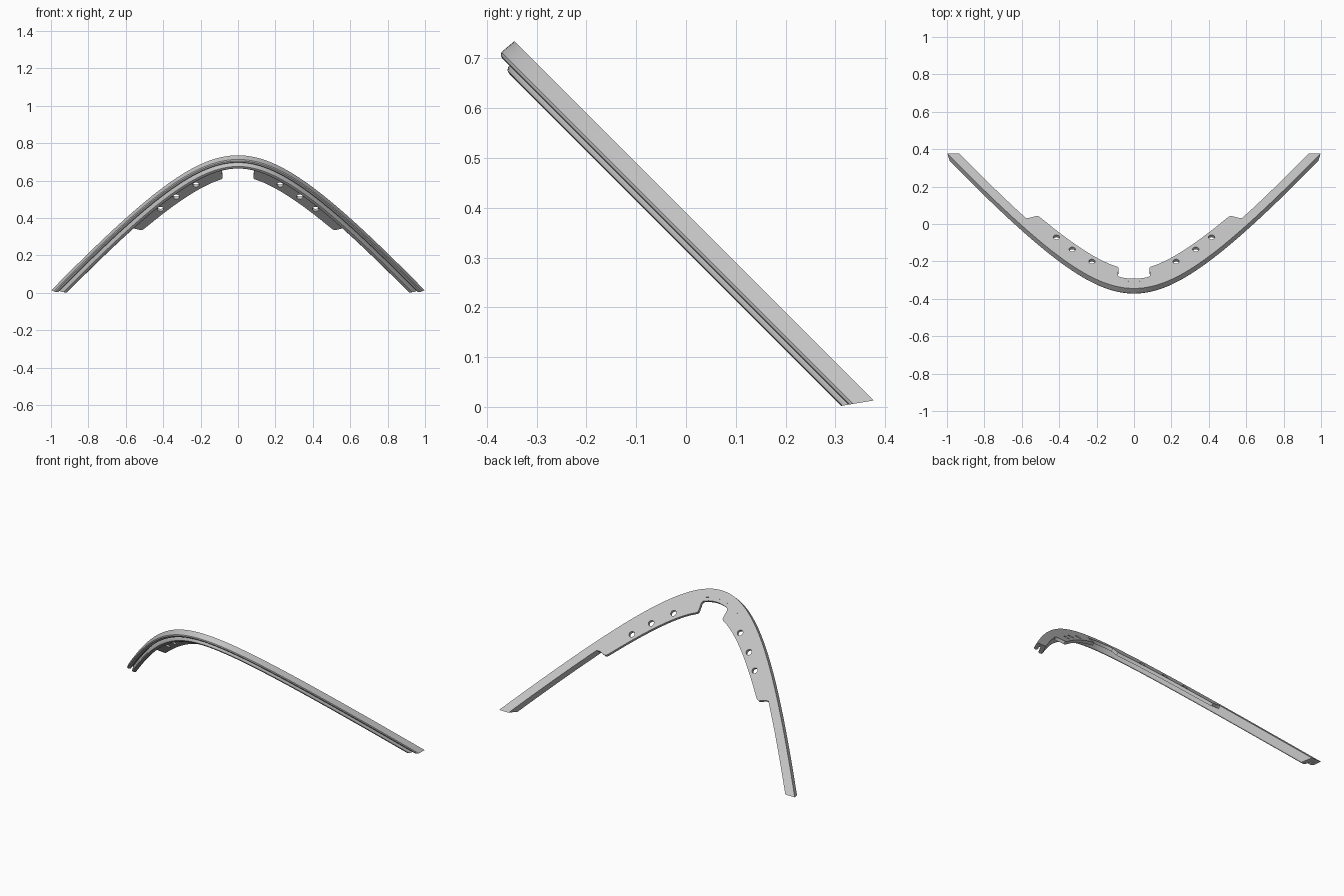
import bpy, bmesh, math
from mathutils import Vector, Matrix

if "Cube" in bpy.data.objects:
    bpy.data.objects.remove(bpy.data.objects["Cube"], do_unlink=True)

R2 = math.sqrt(2)
APEX, TOP = 0.766, 0.276          # highest point in the tilted plane, plane height
U = Vector((0, -1, 1)) / R2       # up the slope
N = Vector((0, 1, 1)) / R2        # out of the top face

grey = bpy.data.materials.new("light_grey")
grey.use_nodes = True
grey.diffuse_color = (0.55, 0.55, 0.55, 1)
grey.node_tree.nodes["Principled BSDF"].inputs["Base Color"].default_value = grey.diffuse_color


def place(x, v, t):
    """Point in the tilted frame: across, up the slope, depth below the top face."""
    return Vector((x, 0, 0)) + U * v + N * (TOP - t)


def on_arch(x, d, t):
    """Point set d inward from the outer arch and t below the top face."""
    s = math.sqrt(0.25 + 1.243 * x * x)
    slope = R2 * 1.243 * x / s
    k = math.hypot(1, slope)
    return place(x - d * slope / k, APEX - R2 * (s - 0.5) - d / k, t)


def finish(name, bm):
    bmesh.ops.recalc_face_normals(bm, faces=bm.faces)
    mesh = bpy.data.meshes.new(name)
    bm.to_mesh(mesh)
    bm.free()
    mesh.materials.append(grey)
    ob = bpy.data.objects.new(name, mesh)
    bpy.context.scene.collection.objects.link(ob)
    return ob


def sweep(stations, section):
    """Closed cross-section carried along the arch, capped at both ends."""
    bm = bmesh.new()
    rings = [[bm.verts.new(on_arch(x, d, t)) for d, t in section(x)] for x in stations]
    n = len(rings[0])
    for a, b in zip(rings, rings[1:]):
        for i in range(n):
            j = (i + 1) % n
            bm.faces.new((a[i], a[j], b[j], b[i]))
    bm.faces.new(rings[0])
    bm.faces.new(rings[-1])
    return bm


def smooth(ob):
    bpy.ops.object.select_all(action="DESELECT")
    ob.select_set(True)
    bpy.context.view_layer.objects.active = ob
    bpy.ops.object.shade_smooth_by_angle(angle=math.radians(32))


# Arched rail: outer wall and inner rib with a groove between them
RAIL = [(.003, 0), (0, .034), (.004, .040), (.010, .042), (.018, .040), (.022, .034),
        (.023, .018), (.030, .018), (.031, .046), (.035, .052), (.043, .054),
        (.051, .052), (.055, .046), (.055, 0)]
bm = sweep([1.1 * i / 60 for i in range(-60, 61)], lambda x: RAIL)
# Trim both feet on one slanted plane
cut = bmesh.ops.bisect_plane(bm, geom=bm.verts[:] + bm.edges[:] + bm.faces[:],
                             plane_co=(0, .31, .002), plane_no=(0, .011, -.065),
                             clear_outer=True)
rim = [e for e in cut["geom_cut"] if isinstance(e, bmesh.types.BMEdge)]
bmesh.ops.holes_fill(bm, edges=rim)
rail = finish("arched_rail", bm)
smooth(rail)

# Mounting flange: thin plate inside the rail, notched at the crown
WIDTHS = [(0, .076), (.10, .076), (.113, .080), (.121, .090), (.126, .105), (.136, .128),
          (.143, .138), (.155, .142), (.59, .119), (.60, .117), (.607, .110),
          (.612, .085), (.616, .068), (.622, .057)]


def width(x):
    x = abs(x)
    for (a, wa), (b, wb) in zip(WIDTHS, WIDTHS[1:]):
        if x <= b:
            return wa + (wb - wa) * (x - a) / (b - a)
    return WIDTHS[-1][1]


half = sorted({a for a, w in WIDTHS} | {.03, .065} | {.155 + .435 * i / 20 for i in range(1, 20)})
stations = [-x for x in reversed(half[1:])] + half
flange = finish("mounting_flange", sweep(
    stations, lambda x: [(.055, 0), (width(x), 0), (width(x), .018), (.055, .018)]))

# Screw holes through the flange, three on each side
bm = bmesh.new()
tilt = Matrix.Rotation(math.radians(-45), 4, "X")
for side in (-1, 1):
    for x, v in ((.225, .559), (.33, .467), (.415, .375)):
        bmesh.ops.create_cone(bm, cap_ends=True, segments=24, radius1=.017, radius2=.017,
                              depth=.1, matrix=Matrix.Translation(place(side * x, v, .009)) @ tilt)
cutter = finish("hole_cutter", bm)
cutter.hide_render = True
mod = flange.modifiers.new("holes", "BOOLEAN")
mod.operation, mod.solver, mod.object = "DIFFERENCE", "EXACT", cutter
bpy.context.view_layer.objects.active = flange
bpy.ops.object.modifier_apply(modifier=mod.name)
bpy.data.objects.remove(cutter, do_unlink=True)
smooth(flange)
